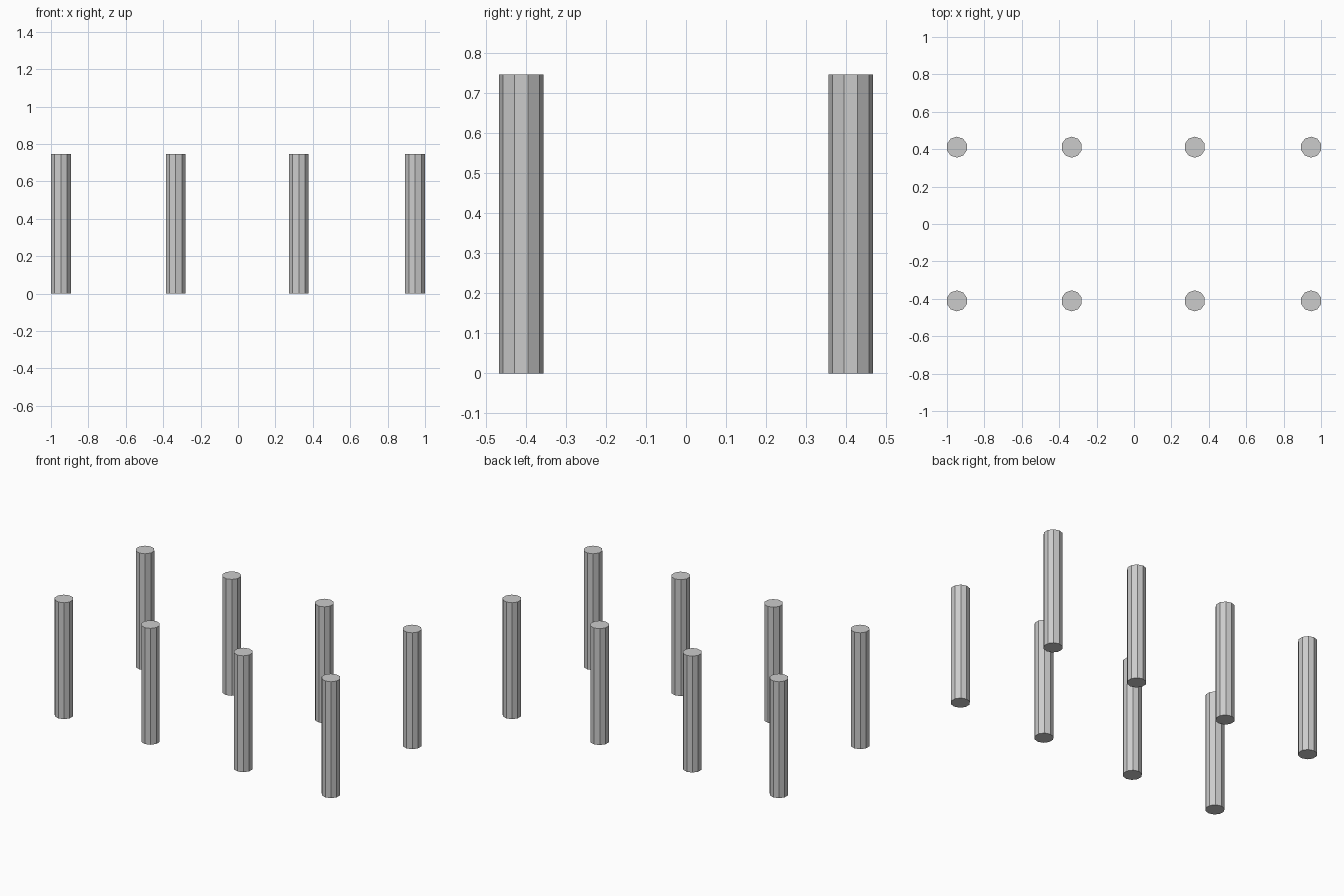
import bpy

if "Cube" in bpy.data.objects:
    bpy.data.objects.remove(bpy.data.objects["Cube"])

RADIUS = 0.056
HEIGHT = 0.746
ROW_X = (-0.947, -0.333, 0.325, 0.947)
ROW_Y = 0.411


def post(name, x, y):
    # Ten-sided flat-shaded post standing on the ground
    bpy.ops.mesh.primitive_cylinder_add(
        vertices=10, radius=RADIUS, depth=HEIGHT, location=(x, y, HEIGHT / 2))
    bpy.context.object.name = name


# Two matching rows of four posts
for row, y in (("front", -ROW_Y), ("back", ROW_Y)):
    for i, x in enumerate(ROW_X, 1):
        post(f"{row}_post_{i}", x, y)
